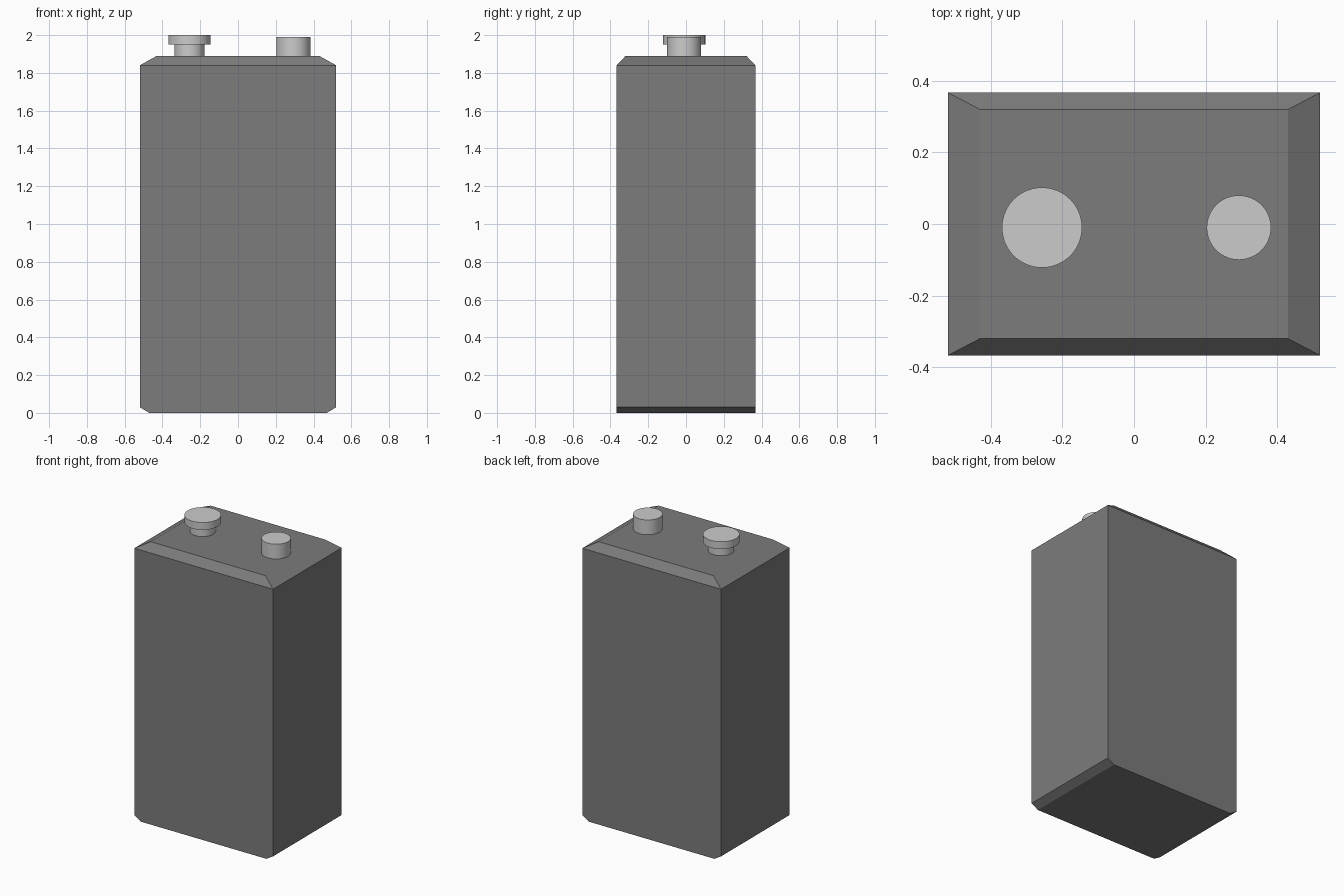
import bpy, bmesh, math

if "Cube" in bpy.data.objects:
    bpy.data.objects.remove(bpy.data.objects["Cube"])

dark = bpy.data.materials.new("dark_casing")
dark.diffuse_color = (0.2, 0.2, 0.2, 1)
dark.use_nodes = True
dark.node_tree.nodes["Principled BSDF"].inputs["Base Color"].default_value = dark.diffuse_color

# Casing: stacked rectangular sections (half width, half depth, height)
sections = [(0.47, 0.367, 0.0), (0.52, 0.367, 0.03),
            (0.52, 0.367, 1.84), (0.43, 0.32, 1.89)]
bm = bmesh.new()
rings = [[bm.verts.new((sx * w, sy * d, z))
          for sx, sy in ((-1, -1), (1, -1), (1, 1), (-1, 1))]
         for w, d, z in sections]
for low, high in zip(rings, rings[1:]):
    for i in range(4):
        j = (i + 1) % 4
        bm.faces.new((low[i], low[j], high[j], high[i]))
bm.faces.new(rings[0][::-1])
bm.faces.new(rings[-1])
mesh = bpy.data.meshes.new("casing")
bm.to_mesh(mesh)
bm.free()
mesh.materials.append(dark)
bpy.context.collection.objects.link(bpy.data.objects.new("casing", mesh))


def terminal_part(name, x, radius, bottom, top):
    bpy.ops.mesh.primitive_cylinder_add(
        vertices=64, radius=radius, depth=top - bottom,
        location=(x, -0.01, (bottom + top) / 2))
    bpy.context.object.name = name
    bpy.ops.object.shade_smooth_by_angle(angle=math.radians(30))


# Terminals on the top face
terminal_part("wide_terminal_stem", -0.257, 0.08, 1.885, 1.955)
terminal_part("wide_terminal_cap", -0.257, 0.112, 1.95, 2.0)
terminal_part("narrow_terminal", 0.293, 0.09, 1.885, 1.99)
